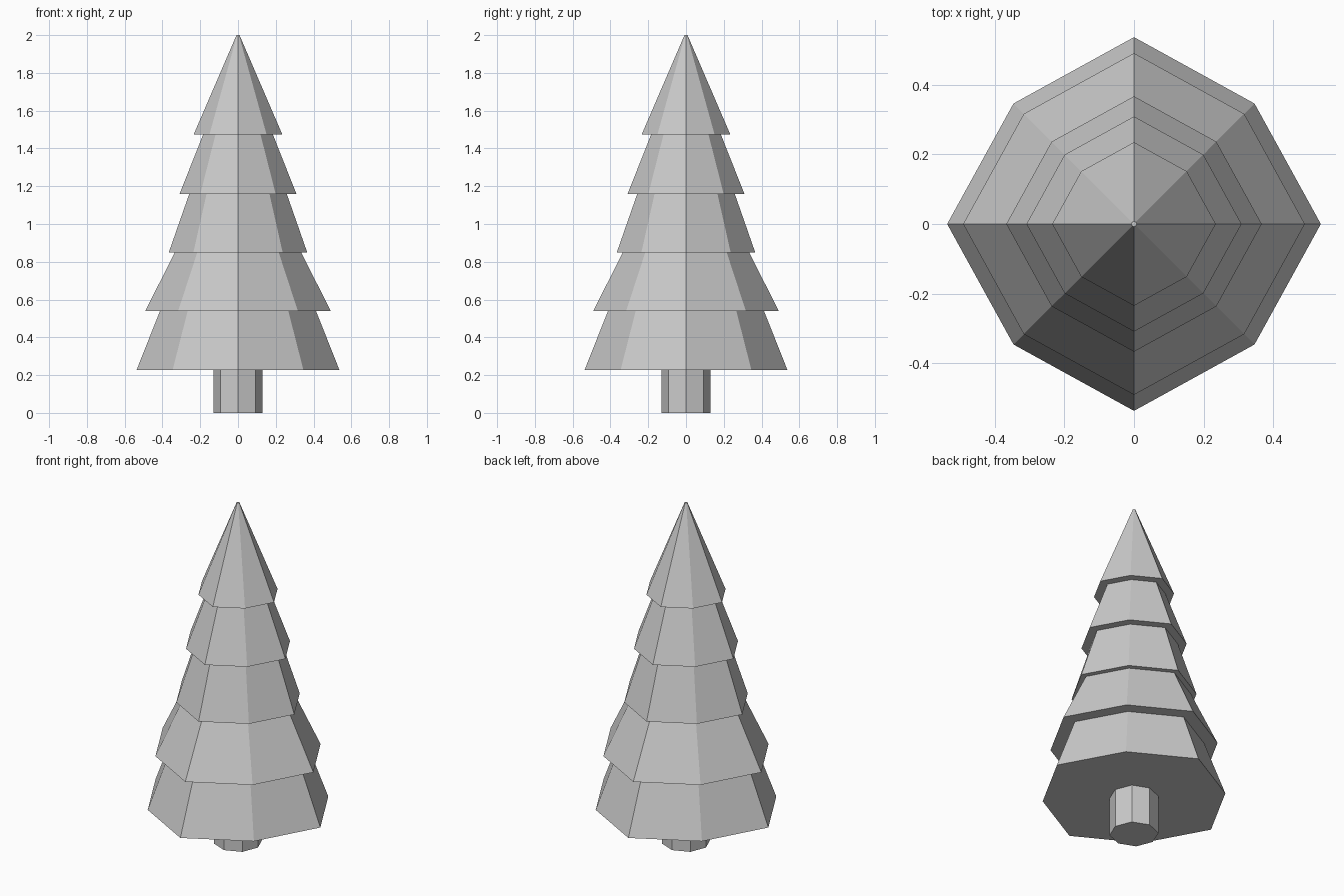
import bpy, bmesh
from math import cos, sin, pi

if "Cube" in bpy.data.objects:
    bpy.data.objects.remove(bpy.data.objects["Cube"])


def lathe(name, profile, diagonal):
    """Stack eight-sided rings from (radius, z) pairs; diagonal scales the 45-degree corners."""
    bm = bmesh.new()
    rings = []
    for r, z in profile:
        ring = []
        for i in range(8):
            rr = r * (diagonal if i % 2 else 1)
            ring.append(bm.verts.new((rr * cos(i * pi / 4), rr * sin(i * pi / 4), z)))
        rings.append(ring)
    for a, b in zip(rings, rings[1:]):
        for i in range(8):
            j = (i + 1) % 8
            bm.faces.new((a[i], a[j], b[j], b[i]))
    bm.faces.new(rings[0][::-1])
    bm.faces.new(rings[-1])
    bm.normal_update()
    mesh = bpy.data.meshes.new(name)
    bm.to_mesh(mesh)
    bm.free()
    obj = bpy.data.objects.new(name, mesh)
    bpy.context.collection.objects.link(obj)
    return obj


# Trunk
lathe("trunk", [(0.13, 0.0), (0.13, 0.227)], 1.01)

# Foliage tiers: bottom height, bottom radius, radius where the next tier begins
tiers = [
    (0.227, 0.537, 0.413),
    (0.54, 0.491, 0.335),
    (0.848, 0.367, 0.258),
    (1.16, 0.309, 0.185),
    (1.473, 0.235, 0.008),
]
tops = [t[0] for t in tiers[1:]] + [2.0]
profile = []
for (z, r_low, r_high), z_top in zip(tiers, tops):
    profile += [(r_low, z), (r_high, z_top)]
lathe("foliage", profile, 0.912)
